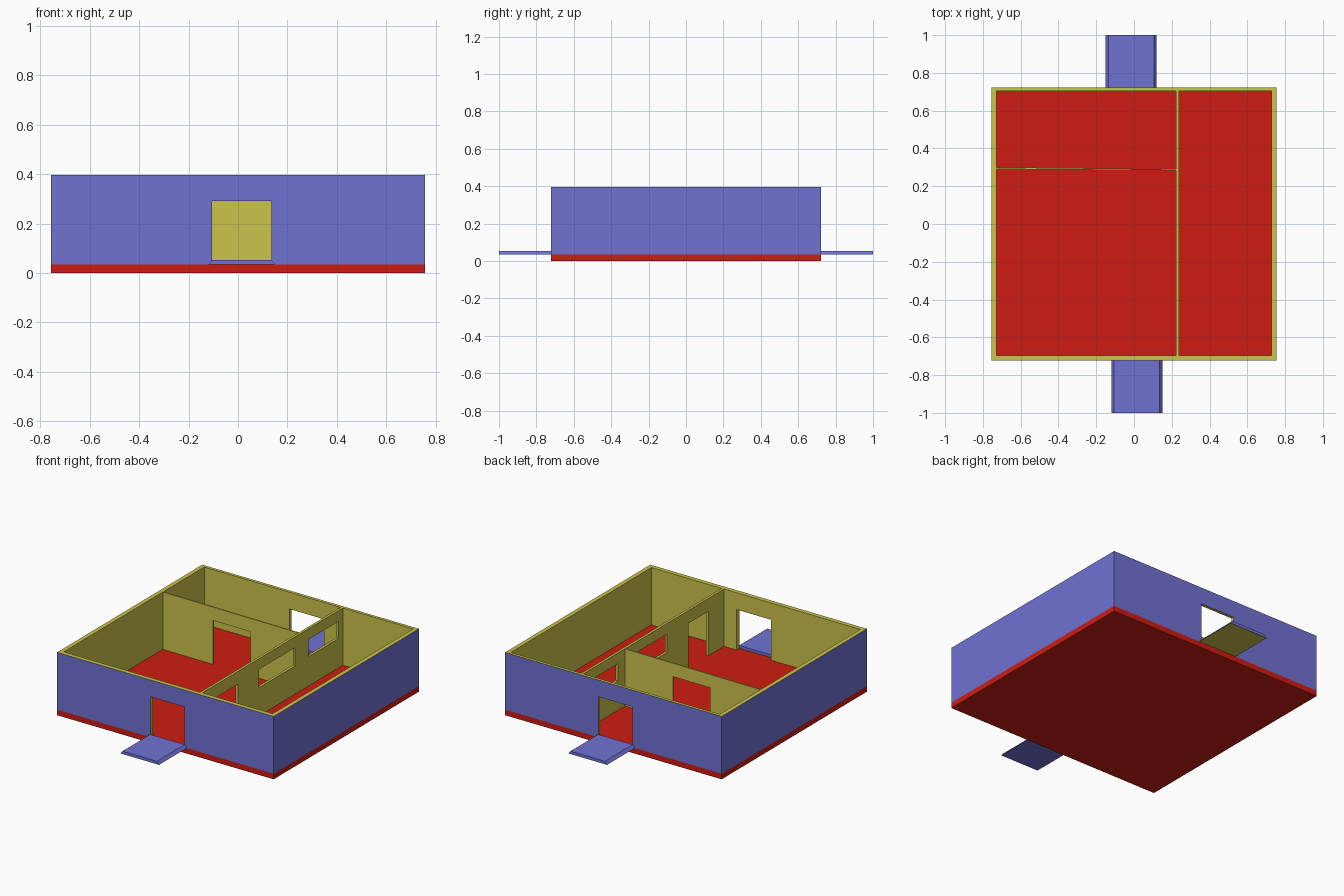
import bpy, bmesh
from mathutils import Vector

if "Cube" in bpy.data.objects:
    bpy.data.objects.remove(bpy.data.objects["Cube"])


def material(name, rgb):
    m = bpy.data.materials.new(name)
    m.diffuse_color = (*rgb, 1)
    m.use_nodes = True
    m.node_tree.nodes["Principled BSDF"].inputs["Base Color"].default_value = m.diffuse_color
    return m


BLUE = material("outer_blue", (0.16, 0.17, 0.65))
YELLOW = material("inner_yellow", (0.60, 0.55, 0.07))
RED = material("floor_red", (0.62, 0.012, 0.006))

FLOOR, TOP = 0.035, 0.396
OX, OY = 0.755, 0.723
IX, IY0, IY1 = 0.728, -0.695, 0.704


def prism(name, points, offset, mats):
    """Extrude a flat polygon by an offset vector."""
    bm = bmesh.new()
    face = bm.faces.new([bm.verts.new(p) for p in points])
    new = bmesh.ops.extrude_face_region(bm, geom=[face])["geom"]
    bmesh.ops.translate(bm, vec=Vector(offset),
                        verts=[v for v in new if isinstance(v, bmesh.types.BMVert)])
    # keep the starting cap so that the solid is closed
    if not face.is_valid or len(bm.faces) < len(points) + 2:
        bmesh.ops.holes_fill(bm, edges=bm.edges[:])
    bmesh.ops.recalc_face_normals(bm, faces=bm.faces[:])
    mesh = bpy.data.meshes.new(name)
    bm.to_mesh(mesh)
    bm.free()
    for m in mats:
        mesh.materials.append(m)
    ob = bpy.data.objects.new(name, mesh)
    bpy.context.collection.objects.link(ob)
    return ob


def box(name, x0, x1, y0, y1, z0, z1, mats=()):
    return prism(name, [(x0, y0, z0), (x1, y0, z0), (x1, y1, z0), (x0, y1, z0)],
                 (0, 0, z1 - z0), mats)


def cut(ob, *dims):
    """Cut a box-shaped opening and remove the cutter."""
    cutter = box("opening_cutter", *dims)
    cutter.hide_render = True
    mod = ob.modifiers.new("opening", "BOOLEAN")
    mod.operation, mod.solver, mod.object = "DIFFERENCE", "EXACT", cutter
    bpy.context.view_layer.objects.active = ob
    bpy.ops.object.modifier_apply(modifier=mod.name)
    bpy.data.objects.remove(cutter)


# Floor slab
box("floor", -OX, OX, -OY, OY, 0, FLOOR, [RED])

# Outer walls: hollow ring with front and back doorways
walls = box("outer_walls", -OX, OX, -OY, OY, FLOOR, TOP, [BLUE, YELLOW])
cut(walls, -IX, IX, IY0, IY1, 0, 0.6)
cut(walls, -0.105, 0.135, -0.8, -0.6, 0, 0.29)
cut(walls, -0.135, 0.105, 0.6, 0.8, 0, 0.29)
for p in walls.data.polygons:
    c = p.center
    outside = (abs(p.normal.x) > 0.9 and abs(c.x) > OX - 0.005) or \
              (abs(p.normal.y) > 0.9 and abs(c.y) > OY - 0.005)
    p.material_index = 0 if outside else 1

# Long partition with a doorway and two windows
long_wall = box("long_partition", 0.222, 0.238, IY0, IY1, FLOOR, TOP, [YELLOW])
for y0, y1, z0, z1 in ((-0.54, -0.34, 0, 0.315), (-0.13, 0.23, 0.213, 0.328),
                       (0.36, 0.66, 0.22, 0.328)):
    cut(long_wall, 0.1, 0.4, y0, y1, z0, z1)

# Thin, slightly skewed cross partition with a doorway
cross_wall = prism("cross_partition",
                   [(-IX, 0.291, FLOOR), (0.222, 0.284, FLOOR),
                    (0.222, 0.290, FLOOR), (-IX, 0.300, FLOOR)],
                   (0, 0, TOP - FLOOR), [YELLOW])
cut(cross_wall, -0.375, -0.115, 0.2, 0.4, 0, 0.312)

# Entrance slabs with bevelled sides, back one turned half round
for name, s in (("front_step", 1), ("back_step", -1)):
    section = [(-0.12, FLOOR), (0.15, FLOOR), (0.135, 0.053), (-0.105, 0.053)]
    step = prism(name, [(s * x, -s * OY, z) for x, z in section],
                 (0, -s * (1 - OY), 0), [BLUE, YELLOW])
    if s < 0:
        for p in step.data.polygons:
            if p.normal.z < -0.9:
                p.material_index = 1
